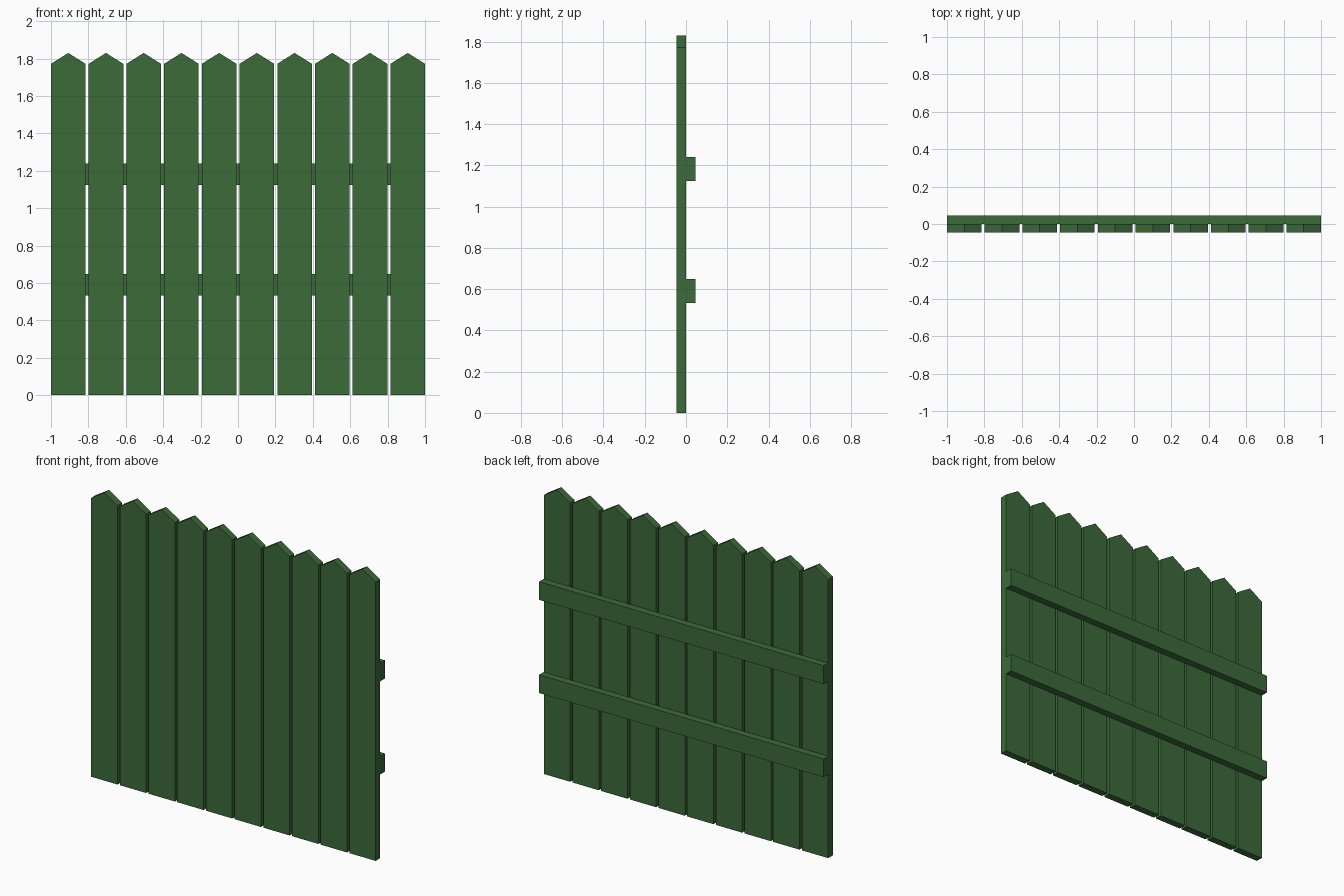
import bpy, bmesh

if "Cube" in bpy.data.objects:
    bpy.data.objects.remove(bpy.data.objects["Cube"])

COUNT, WIDTH, THICK = 10, 0.185, 0.046
SHOULDER, PEAK = 1.772, 1.83
PITCH = (2.0 - WIDTH) / (COUNT - 1)

green = bpy.data.materials.new("green_paint")
green.diffuse_color = (0.045, 0.145, 0.042, 1)
green.use_nodes = True
green.node_tree.nodes["Principled BSDF"].inputs["Base Color"].default_value = green.diffuse_color


def extruded(name, profile, y0, y1):
    """Extrude an x-z outline from y0 to y1."""
    bm = bmesh.new()
    face = bm.faces.new([bm.verts.new((x, y0, z)) for x, z in profile])
    res = bmesh.ops.extrude_face_region(bm, geom=[face])
    verts = [v for v in res["geom"] if isinstance(v, bmesh.types.BMVert)]
    bmesh.ops.translate(bm, verts=verts, vec=(0, y1 - y0, 0))
    bmesh.ops.recalc_face_normals(bm, faces=bm.faces)
    mesh = bpy.data.meshes.new(name)
    bm.to_mesh(mesh)
    bm.free()
    mesh.materials.append(green)
    obj = bpy.data.objects.new(name, mesh)
    bpy.context.collection.objects.link(obj)
    return obj


# Pointed pickets, standing in front of the rails
h = WIDTH / 2
outline = [(-h, 0), (h, 0), (h, SHOULDER), (0, PEAK), (-h, SHOULDER)]
first = extruded("picket_1", outline, -THICK, 0)
first.location.x = -1 + h
for i in range(1, COUNT):
    picket = bpy.data.objects.new(f"picket_{i + 1}", first.data)
    picket.location.x = -1 + h + i * PITCH
    bpy.context.collection.objects.link(picket)

# Horizontal rails across the back
for name, z0, z1 in (("lower_rail", 0.532, 0.648), ("upper_rail", 1.124, 1.24)):
    extruded(name, [(-1, z0), (1, z0), (1, z1), (-1, z1)], 0, THICK)
